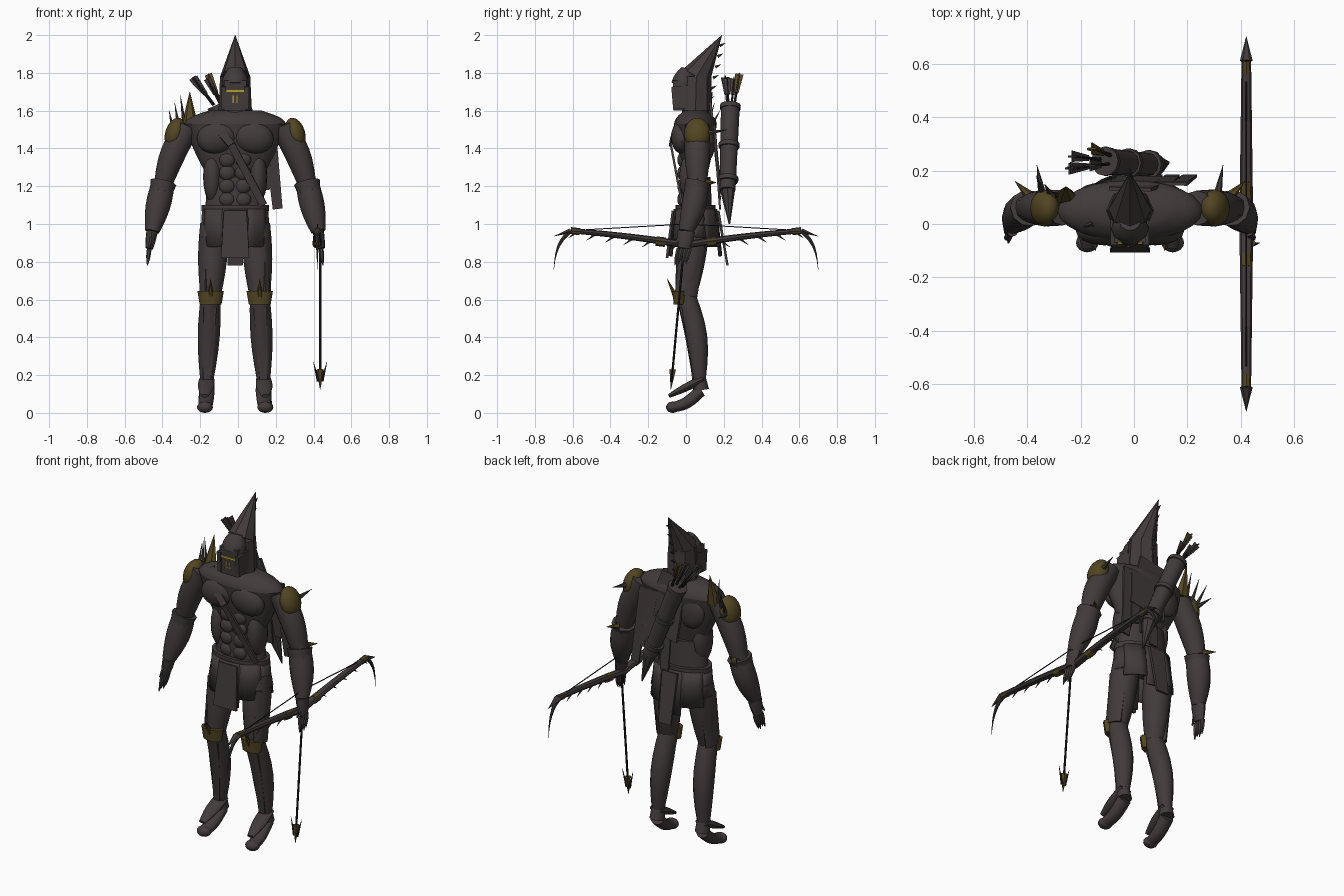
import bpy, bmesh, math, random
from mathutils import Vector, Matrix

cube = bpy.data.objects.get("Cube")
if cube:
    bpy.data.objects.remove(cube, do_unlink=True)
random.seed(4)


def material(name, *rgb):
    m = bpy.data.materials.new(name)
    m.use_nodes = True
    m.diffuse_color = (*rgb, 1)
    m.node_tree.nodes["Principled BSDF"].inputs["Base Color"].default_value = (*rgb, 1)
    return m


DARK = material("dark armour", .055, .043, .043)
GOLD = material("dull gold", .085, .06, .016)
GLOW = material("glowing yellow", .45, .36, .02)
BLACK = material("black", .014, .012, .016)


def finish(bm, name, mat):
    bmesh.ops.recalc_face_normals(bm, faces=bm.faces)
    mesh = bpy.data.meshes.new(name)
    bm.to_mesh(mesh)
    bm.free()
    mesh.materials.append(mat)
    mesh.shade_smooth()
    mesh.set_sharp_from_angle(angle=math.radians(40))
    ob = bpy.data.objects.new(name, mesh)
    bpy.context.collection.objects.link(ob)
    return ob


def limb(name, start, end, thick, thin, mat=DARK, bulge=0, flat=1, bend=(0, 0, 0), sides=12):
    """Tapered elliptical loft that may swell or bend halfway; four sides make a box."""
    bm = bmesh.new()
    start, end, bend = Vector(start), Vector(end), Vector(bend)
    axis = (end - start).normalized()
    across = Vector((1, 0, 0))
    across = (across - axis * across.dot(axis)).normalized()
    deep = axis.cross(across)
    turn, grow = (math.pi / 4, math.sqrt(2)) if sides == 4 else (0, 1)
    steps = 6 if bulge or bend.length else 1
    rings = []
    for i in range(steps + 1):
        t = i / steps
        swell = math.sin(math.pi * t)
        centre = start.lerp(end, t) + bend * swell
        r = grow * max(thick + (thin - thick) * t + bulge * swell, .001)
        angles = [math.tau * k / sides + turn for k in range(sides)]
        rings.append([bm.verts.new(centre + r * (across * math.cos(a) + deep * flat * math.sin(a))) for a in angles])
    for lo, hi in zip(rings, rings[1:]):
        for k in range(sides):
            bm.faces.new((lo[k - 1], lo[k], hi[k], hi[k - 1]))
    bm.faces.new(rings[0])
    bm.faces.new(rings[-1])
    return finish(bm, name, mat)


def blob(name, centre, size, mat=DARK, tilt=0):
    bm = bmesh.new()
    bmesh.ops.create_uvsphere(bm, u_segments=16, v_segments=10, radius=1)
    m = Matrix.Translation(centre) @ Matrix.Rotation(tilt, 4, "Y") @ Matrix.Diagonal((*size, 1))
    bmesh.ops.transform(bm, matrix=m, verts=bm.verts)
    return finish(bm, name, mat)


def place(x, y, z):
    """Point relative to the body's centre line, which is a little off zero."""
    return Vector((x - .015, y, z))


# torso, shoulders and neck
waist, ribs, collar, nape = (place(0, .05, z) for z in (1, 1.25, 1.53, 1.6))
limb("hips", waist, ribs, .165, .145, flat=.55, sides=24)
limb("rib_cage", ribs, collar, .145, .27, flat=.42, bulge=.01, sides=24)
limb("shoulder_yoke", collar, nape, .27, .14, flat=.42, bulge=.03, sides=24)
limb("neck", collar, place(0, .05, 1.68), .08, .06)

for side, s in (("left", 1), ("right", -1)):
    # joints of this side
    shoulder, elbow, wrist = place(s * .25, .06, 1.52), place(s * .38, .06, 1.22), place(s * .44, 0, .96)
    knuckles = place(s * .455, -.01, .87)
    hip, knee, ankle = place(s * .11, .05, 1), place(s * .13, 0, .62), place(s * .15, .07, .18)
    heel, toe = place(s * .15, .08, .12), place(s * .16, -.07, .03)
    out, back, up = Vector((s, 0, 0)), Vector((0, 1, 0)), Vector((0, 0, 1))

    # chest, stomach and back muscles
    blob(side + "_chest", place(s * .095, -.025, 1.46), (.11, .055, .085), tilt=s / 4)
    blob(side + "_shoulder_blade", place(s * .1, .12, 1.44), (.09, .035, .1))
    blob(side + "_flank", place(s * .12, .035, 1.25), (.05, .07, .14))
    for row in range(4):
        blob(side + "_stomach_muscle", place(s * .042, -.02, 1.13 + row * .07), (.043, .026, .04))

    # arm and flared bracer
    limb(side + "_upper_arm", shoulder, elbow, .065, .05, bulge=.01, bend=out * .015)
    limb(side + "_arm_plate", shoulder.lerp(elbow, .4) + out * .05, elbow + out * .03, .025, .02, flat=2, sides=8)
    limb(side + "_bracer", elbow, wrist, .06, .038, bulge=.016, bend=back * .01)
    limb(side + "_bracer_collar", elbow.lerp(wrist, .2), elbow, .06, .07, sides=10)
    limb(side + "_elbow_spike", elbow + back * .05, elbow + back * .1 + out * .05, .018, 0, GOLD, sides=6)

    # hand
    limb(side + "_palm", wrist, knuckles, .03, .02, flat=1.6, bulge=.002)
    for f in range(4):
        base = knuckles + back * (.03 - f * .02)
        tip = base + out * .01 - back * .02 - up * (.08 + .01 * (f % 2))
        limb(side + "_finger", base, tip, .012, .002, bulge=.004, sides=6)
    limb(side + "_thumb", wrist.lerp(knuckles, .4) - back * .03, knuckles - back * .06, .014, .004, sides=6)

    # shoulder guard over the outer arm
    guard = shoulder + out * .068 - up * .04
    blob(side + "_shoulder_guard", guard, (.052, .07, .085), GOLD, tilt=-s * .3)
    horn = guard + back * .05 + out * .01
    limb(side + "_shoulder_horn", horn, horn + back * .11 + out * .02 + up * .02, .016, 0, sides=6)

    # leg with outer plate and shin guard
    limb(side + "_thigh", hip, knee, .075, .054, bulge=.012)
    limb(side + "_thigh_plate", hip.lerp(knee, .2) + out * .04, knee + out * .03, .035, .03, flat=2, sides=8)
    limb(side + "_shin", knee, ankle, .052, .036, bulge=.014, bend=back * .02)
    limb(side + "_shin_guard", knee.lerp(ankle, .14) - back * .03, ankle - back * .03, .035, .02,
         flat=.4, bend=back * .01, sides=4)

    # knee band across the front, with a horn
    front = knee - back * .032
    limb(side + "_knee_band", front - up * .045, front + up * .025, .058, .07, GOLD, flat=.6, sides=10)
    limb(side + "_knee_horn", front - back * .025, knee - back * .1 + up * .09, .016, 0, GOLD, sides=6)

    # foot with a raised upper plate
    limb(side + "_ankle", ankle, heel, .036, .042)
    limb(side + "_foot", heel, toe, .042, .036, flat=.8, bend=(0, 0, -.02))
    blob(side + "_toe", toe, (.042, .036, .03))
    limb(side + "_foot_plate", ankle + back * .02, toe + up * .06 - back * .02, .04, .02, flat=.5, bulge=.012)

# belt and skirt, whose hem is lower at the front and back
limb("belt", place(0, .05, 1.07), place(0, .05, 1.1), .178, .178, flat=.6, sides=24)
for panel in range(8):
    middle = math.pi * panel / 4
    hem = .88 - .05 * math.cos(2 * middle)
    bm = bmesh.new()
    rows = []
    for z, wide in ((1.08, .175), (1, .18), (hem, .19)):
        angles = [middle + (i - 2) * .2 for i in range(5)]
        rows.append([bm.verts.new(place(wide * math.sin(a), .05 - (wide * 1.8 - .2) * math.cos(a), z)) for a in angles])
    for lo, hi in zip(rows, rows[1:]):
        for i in range(4):
            bm.faces.new((lo[i], lo[i + 1], hi[i + 1], hi[i]))
    finish(bm, "skirt_panel", DARK).modifiers.new("thickness", "SOLIDIFY").thickness = .01
limb("front_flap", place(0, -.07, 1.07), place(0, -.1, .82), .06, .075, flat=.1, sides=4)
limb("back_flap", place(0, .17, 1.07), place(0, .22, .78), .05, .04, flat=.15, sides=4)

# hood with thorns down its back
peak, crown = place(0, .19, 2), place(0, .055, 1.78)
limb("hood", place(0, .05, 1.6), crown, .088, .08, sides=8)
limb("hood_point", crown, peak, .08, 0, sides=8)
for i in range(6):
    root = place(0, .12, 1.66).lerp(peak, i / 6)
    limb("hood_thorn", root, root + Vector((0, .03, .015)), .01, 0, sides=6)

# face guard, brim and glowing eye slit
limb("face_guard", place(0, -.01, 1.6), place(0, -.01, 1.76), .055, .06, sides=4)
limb("brim", place(0, -.02, 1.73), place(0, .01, 1.82), .07, .04, bulge=.01, flat=.9, sides=10)
limb("eye_slit", place(0, -.07, 1.698), place(0, -.07, 1.71), .046, .046, GLOW, flat=.1, sides=4)
for s in (-1, 1):
    limb("mask_slot", place(s * .01, -.066, 1.64), place(s * .01, -.07, 1.68), .003, .003, GLOW, sides=4)
    limb("cheek_plate", place(s * .06, -.02, 1.61), place(s * .06, -.03, 1.73), .012, .012, flat=4, sides=4)

# crest on the right shoulder
crest = place(-.24, .1, 1.52)
limb("shoulder_crest", crest, crest + Vector((0, .04, .18)), .045, 0, GOLD, flat=.7, sides=6)
for i in range(3):
    root = crest - Vector((i * .03 + .02, 0, .06))
    limb("crest_spike", root, root + Vector((-.03, i * .03 + .02, .22 - i * .04)), .016, 0, sides=6)

# cape and hanging strips on the back
limb("cape", place(0, .13, 1.63), place(.07, .17, 1.28), .08, .12, flat=.08, sides=4)
for i in range(4):
    x = .03 + i * .065
    low = 1.08 + .05 * (i % 3)
    limb("cape_strip", place(x * .8, .15, 1.52), place(x, .18, low), .034, .026, flat=.2, sides=4)

# quiver, its rings, tail and strap
low, high = Vector((.08, .22, 1.18)), Vector((-.11, .235, 1.63))
limb("quiver", low, high, .042, .05)
limb("quiver_tail", low, (.13, .23, 1), .04, .004, sides=8)
for f in (.1, .5, .95):
    limb("quiver_ring", low.lerp(high, f), low.lerp(high, f + .05), .055, .055)
sternum = place(-.02, -.08, 1.42)
limb("strap_top", place(-.16, 0, 1.58), sternum, .02, .02, flat=.3, bend=(0, -.02, 0), sides=4)
limb("strap_bottom", sternum, place(.15, -.02, 1.1), .02, .02, flat=.3, sides=4)

# stored arrows with crossed feathers
for i in range(7):
    spread = Vector((random.uniform(-.03, .03), random.uniform(-.02, .03), 0))
    nock = low.lerp(high, random.uniform(1.28, 1.38)) + spread * 2 - Vector((.03, 0, 0))
    limb("stored_arrow", high + spread, nock, .007, .005, BLACK, sides=6)
    for wide, flat in ((.02, .15), (.003, 7)):
        limb("feather", (high + spread).lerp(nock, .4), nock, wide * .5, wide, GOLD if i in (2, 5) else DARK,
             flat=flat, sides=4)

# bow, held level in the left hand
grip, rest = Vector((.42, 0, .89)), Vector((.42, 0, 1))
for end, s in (("front", -1), ("back", 1)):
    nock, tip = Vector((.42, s * .61, .965)), Vector((.42, s * .7, .76))
    limb("bow_limb_" + end, grip, nock, .026, .018, flat=.75, bend=(0, 0, .006), sides=8)
    limb("bow_hook_" + end, nock, tip, .014, 0, bend=(0, s * .02, .02), sides=8)
    limb("bow_cap_" + end, nock, nock + Vector((0, s * .09, -.03)), .024, 0, flat=.6, sides=6)
    limb("bowstring_" + end, nock, rest, .003, .003, BLACK, sides=6)
    for f, r in ((.18, .023), (.92, .017)):
        limb("bow_band_" + end, grip.lerp(nock, f), grip.lerp(nock, f + .08), r, r, GOLD, flat=1.1, sides=8)
    for i in range(5):
        root = grip.lerp(nock, .3 + i * .16)
        limb("bow_thorn_" + end, root, root + Vector((0, s * .05, -.035)), .009, 0, sides=6)

# nocked arrow pointing down
butt, point = Vector((.435, 0, 1)), Vector((.435, -.08, .125))
neck = butt.lerp(point, .88)
limb("arrow_shaft", butt, neck, .006, .006, BLACK, sides=8)
limb("arrow_head", neck, point, .02, 0, GOLD, sides=6)
for s in (-1, 1):
    limb("arrow_barb", neck.lerp(point, .6) + Vector((s * .01, 0, 0)), neck + Vector((s * .036, 0, .04)), .008, 0,
         BLACK, sides=6)
